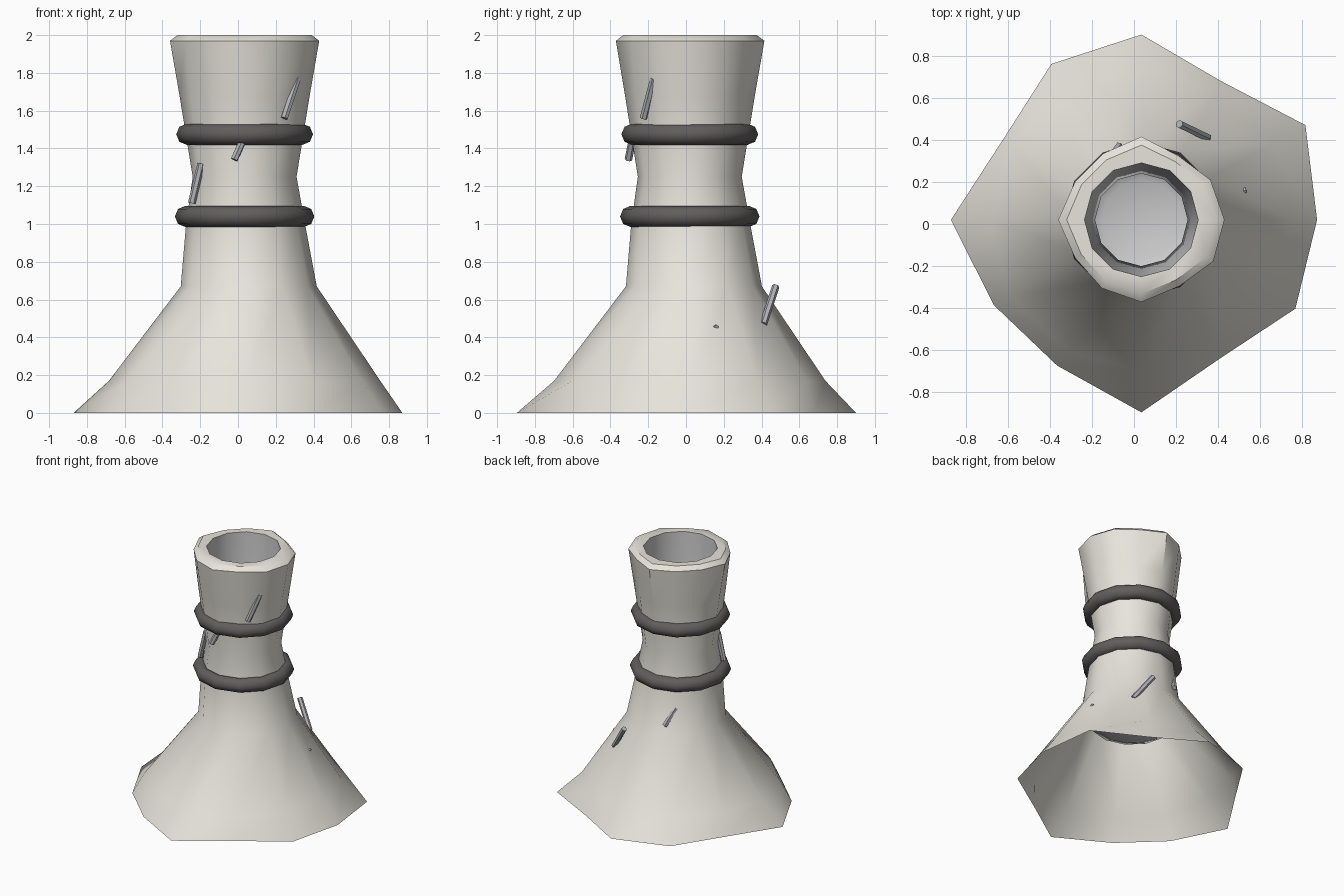
import bpy, bmesh, math
from mathutils import Vector

if "Cube" in bpy.data.objects:
    bpy.data.objects.remove(bpy.data.objects["Cube"])

CX, CY, N = 0.035, 0.02, 12


def material(name, rgb):
    m = bpy.data.materials.new(name)
    m.diffuse_color = (*rgb, 1)
    m.use_nodes = True
    m.node_tree.nodes["Principled BSDF"].inputs["Base Color"].default_value = m.diffuse_color
    return m


STONE = material("pale_stone", (0.80, 0.78, 0.71))
LINING = material("grey_lining", (0.6, 0.6, 0.61))
DARK = material("dark_band", (0.12, 0.11, 0.11))
METAL = material("shard_grey", (0.45, 0.46, 0.49))


def finish(name, bm, mat, angle):
    me = bpy.data.meshes.new(name)
    bm.to_mesh(me)
    bm.free()
    ob = bpy.data.objects.new(name, me)
    bpy.context.collection.objects.link(ob)
    me.materials.append(mat)
    bpy.context.view_layer.objects.active = ob
    ob.select_set(True)
    bpy.ops.object.shade_smooth_by_angle(angle=math.radians(angle))
    ob.select_set(False)
    return ob


def polar(r, i, z, shift=0.0):
    a = 2 * math.pi * i / N
    return (CX + shift + r * math.cos(a), CY + shift + r * math.sin(a), z)


def bridge(bm, a, b):
    for i in range(len(a)):
        j = (i + 1) % len(a)
        bm.faces.new((a[i], a[j], b[j], b[i]))


def loft(bm, prev, rings):
    for ring in rings:
        ring = [bm.verts.new(p) for p in ring]
        bridge(bm, prev, ring)
        prev = ring
    return prev


# Flared body: ragged skirt, waisted neck, faceted bevelled rim
hem = [0.835, 0.90, 0.76, 0.88, 0.855, 0.76, 0.905, 0.81, 0.80, 0.915, 0.757, 0.845]
# Some rim corners are slightly cut back
cut = [1, 0.96, 0.89, 1, 0.92, 0.92, 1, 0.92, 0.95, 0.99, 0.92, 1]
# radius, height, strength of the corner cuts, sideways shift
outer = [(0.718, 0.17, 0, 0), (0.36, 0.67, 0, 0.022), (0.315, 1.0, 0, 0.005),
         (0.275, 1.25, 0, 0), (0.343, 1.67, 0.5, 0), (0.395, 1.97, 1, 0),
         (0.355, 2.0, 0.9, 0), (0.27, 2.0, 0, 0)]
bm = bmesh.new()
base = [bm.verts.new(polar(r, i, 0)) for i, r in enumerate(hem)]
loft(bm, base, [[polar(r * (1 - k * (1 - cut[i])), i, z, s) for i in range(N)]
                for r, z, k, s in outer])
finish("flared_body", bm, STONE, 40)

# Hollow lining with a rounded closed bottom
inner = [(0.26, 1.67), (0.22, 1.25), (0.265, 0.95), (0.31, 0.66),
         (0.30, 0.54), (0.19, 0.49)]
bm = bmesh.new()
top = [bm.verts.new(polar(0.27, i, 2.0)) for i in range(N)]
last = loft(bm, top, [[polar(r, i, z) for i in range(N)] for r, z in inner])
bm.faces.new(last)
finish("inner_lining", bm, LINING, 75)


# Dark bands round the neck
def band(name, z, major, minor=0.056, sides=8):
    bm = bmesh.new()
    rings = []
    for k in range(sides):
        a = 2 * math.pi * k / sides
        rings.append([bm.verts.new(polar(major + minor * math.cos(a), i,
                                         z + minor * math.sin(a))) for i in range(N)])
    for k in range(sides):
        bridge(bm, rings[k], rings[(k + 1) % sides])
    finish(name, bm, DARK, 60)


band("lower_band", 1.04, 0.313)
band("upper_band", 1.475, 0.306)


# Hexagonal splinters stuck in the surface
def shard(name, a, b, r=0.02):
    a, b = Vector(a), Vector(b)
    d = b - a
    bm = bmesh.new()
    bmesh.ops.create_cone(bm, cap_ends=True, segments=6, radius1=r, radius2=r,
                          depth=d.length)
    bm.transform(d.to_track_quat('Z', 'Y').to_matrix().to_4x4())
    bmesh.ops.translate(bm, verts=bm.verts, vec=(a + b) / 2)
    finish(name, bm, METAL, 30)


shard("shard_upper_right", (0.245, -0.225, 1.56), (0.315, -0.17, 1.77))
shard("shard_front", (-0.02, -0.305, 1.34), (0.06, -0.27, 1.52))
shard("shard_left", (-0.245, -0.13, 1.11), (-0.195, -0.13, 1.32))
shard("shard_back_right", (0.35, 0.41, 0.47), (0.215, 0.475, 0.67))
shard("shard_back", (-0.07, 0.37, 0.73), (-0.12, 0.30, 0.86))
shard("shard_tip", (0.49, 0.15, 0.46), (0.53, 0.16, 0.45), 0.015)
